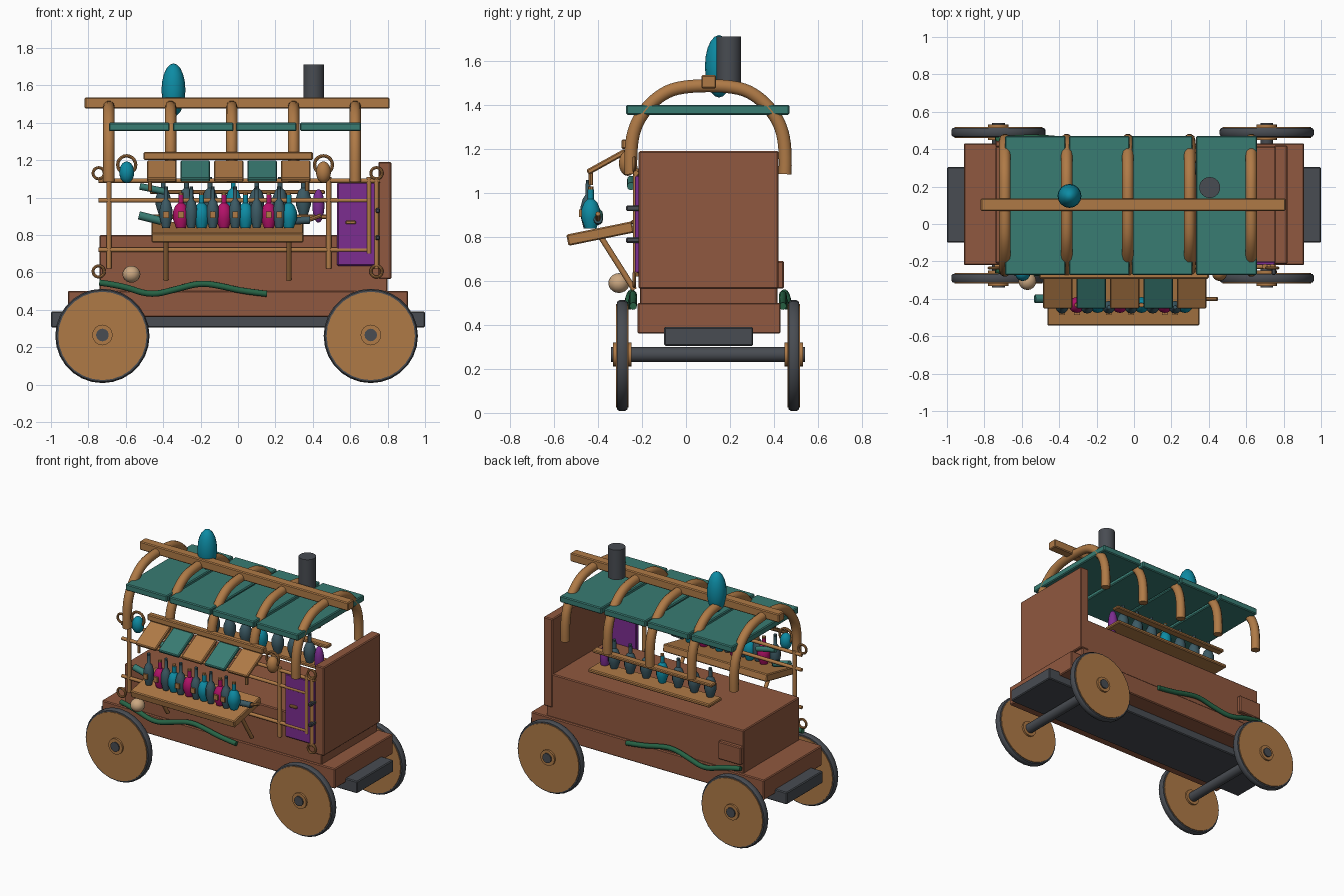
import bpy, bmesh, math
from mathutils import Vector, Matrix

if "Cube" in bpy.data.objects:
    bpy.data.objects.remove(bpy.data.objects["Cube"])

COLOURS = {
    "tan wood": (0.43, 0.195, 0.062), "brown wood": (0.28, 0.098, 0.05),
    "teal cloth": (0.04, 0.20, 0.17), "dark metal": (0.065, 0.072, 0.084),
    "cyan glass": (0.004, 0.26, 0.37), "magenta glass": (0.45, 0.006, 0.14),
    "purple paint": (0.20, 0.026, 0.28), "green vine": (0.02, 0.125, 0.06),
    "beige gourd": (0.60, 0.39, 0.22), "slate glass": (0.045, 0.102, 0.127)}
MATS = {}
for key, rgb in COLOURS.items():
    MATS[key] = bpy.data.materials.new(key)
    MATS[key].diffuse_color = (*rgb, 1)
TAN, BROWN, TEAL, DARK, CYAN, MAGENTA, PURPLE, GREEN, BEIGE, SLATE = COLOURS


def finish(name, bm, colour, smooth=True):
    bmesh.ops.recalc_face_normals(bm, faces=bm.faces)
    mesh = bpy.data.meshes.new(name)
    bm.to_mesh(mesh)
    bm.free()
    mesh.materials.append(MATS[colour])
    ob = bpy.data.objects.new(name, mesh)
    bpy.context.collection.objects.link(ob)
    if smooth:
        for o in bpy.context.selected_objects:
            o.select_set(False)
        ob.select_set(True)
        bpy.context.view_layer.objects.active = ob
        bpy.ops.object.shade_smooth_by_angle(angle=math.radians(40))
    return ob


def box(name, colour, x, y, z, tilt=0.0, bevel=0.006):
    """Box from (min, max) pairs, tilted about x around its centre."""
    size = [b - a for a, b in (x, y, z)]
    mid = Vector([(a + b) / 2 for a, b in (x, y, z)])
    bm = bmesh.new()
    bmesh.ops.create_cube(bm, size=1)
    bmesh.ops.scale(bm, vec=size, verts=bm.verts)
    if bevel:
        bmesh.ops.bevel(bm, geom=bm.edges[:], offset=min(bevel, min(size) / 4),
                        segments=1, affect='EDGES')
    bmesh.ops.transform(bm, matrix=Matrix.Translation(mid) @ Matrix.Rotation(tilt, 4, 'X'),
                        verts=bm.verts)
    return finish(name, bm, colour, False)


def rod(name, colour, a, b, r, sides=12):
    a, b = Vector(a), Vector(b)
    bm = bmesh.new()
    bmesh.ops.create_cone(bm, cap_ends=True, segments=sides, radius1=r, radius2=r,
                          depth=(b - a).length)
    m = Matrix.Translation((a + b) / 2) @ (b - a).to_track_quat('Z', 'Y').to_matrix().to_4x4()
    bmesh.ops.transform(bm, matrix=m, verts=bm.verts)
    return finish(name, bm, colour)


def lathe(name, colour, centre, profile, axis='Z', sides=16, closed=False):
    """Spin (radius, height) points around an axis."""
    bm = bmesh.new()
    vs = [bm.verts.new((r, 0, h)) for r, h in profile]
    es = [bm.edges.new(p) for p in zip(vs, vs[1:])]
    if closed:
        es.append(bm.edges.new((vs[-1], vs[0])))
    bmesh.ops.spin(bm, geom=vs + es, cent=(0, 0, 0), axis=(0, 0, 1), angle=math.tau,
                   steps=sides, use_duplicate=False)
    bmesh.ops.remove_doubles(bm, verts=bm.verts, dist=1e-5)
    rot = Matrix.Rotation(math.pi / 2, 4, 'X') if axis == 'Y' else Matrix()
    bmesh.ops.transform(bm, matrix=Matrix.Translation(centre) @ rot, verts=bm.verts)
    return finish(name, bm, colour)


def egg(name, colour, centre, r, h):
    pts = [(r * math.sin(t), -h * math.cos(t)) for t in [math.pi * i / 10 for i in range(11)]]
    return lathe(name, colour, centre, pts)


def ring(name, centre, major, minor, colour=TAN, sides=20):
    pts = [(major + minor * math.cos(t), minor * math.sin(t))
           for t in [math.tau * i / 8 for i in range(8)]]
    return lathe(name, colour, centre, pts, 'Y', sides, True)


def tube(name, colour, pts, r):
    """Round tube along a smooth path, turned into a mesh."""
    cu = bpy.data.curves.new(name, 'CURVE')
    cu.dimensions, cu.bevel_depth, cu.bevel_resolution = '3D', r, 3
    cu.resolution_u, cu.use_fill_caps = 5, True
    sp = cu.splines.new('NURBS')
    sp.points.add(len(pts) - 1)
    for p, c in zip(sp.points, pts):
        p.co = (*c, 1)
    sp.use_endpoint_u, sp.order_u = True, 3
    cu.materials.append(MATS[colour])
    ob = bpy.data.objects.new(name, cu)
    bpy.context.collection.objects.link(ob)
    return ob


def bottle(name, colour, x, y, z, r, h):
    """Round flask with a neck and a cork."""
    lathe(name, colour, (x, y, z), [(0, 0), (.6 * r, 0), (r, .25 * h), (r, .45 * h),
          (.7 * r, .62 * h), (.32 * r, .7 * h), (.32 * r, .93 * h), (0, .93 * h)], sides=12)
    rod(name + "_cork", TAN if colour != SLATE else SLATE, (x, y, z + .91 * h), (x, y, z + h), .22 * r + .003, 8)


# Wagon bed
box("chassis_beam", DARK, (-1, 1), (-.10, .305), (.305, .39))
box("bed_base", BROWN, (-.91, .91), (-.22, .43), (.36, .50))
box("bed_body", BROWN, (-.74, .80), (-.21, .415), (.49, .80))
box("end_board", BROWN, (.75, .82), (-.215, .42), (.565, 1.19))
box("side_locker", BROWN, (-.74, -.56), (.41, .445), (.565, .69))

# Axles and wheels
for x in (-.725, .71):
    rod("axle", DARK, (x, -.27, .265), (x, .47, .265), .034, 16)
    for side in (-1, 1):
        y = .10 + side * .39
        lathe("tyre", DARK, (x, y, .26), [(.225, -.025), (.245, -.023), (.252, -.012),
              (.252, .012), (.245, .023), (.225, .025)], 'Y', 28, True)
        rod("wheel_disc", TAN, (x, y - .029, .26), (x, y + .029, .26), .236, 28)
        rod("wheel_hub", TAN, (x, y - .042, .265), (x, y + .042, .265), .055, 16)
        rod("hub_cap", DARK, (x, y - .035, .265), (x, y + side * .05, .265), .034, 12)

# Roof hoops, ridge and cloth panels
for x in (-.69, -.36, -.033, .297, .627):
    half = [(.35, 1.085), (.355, 1.2), (.325, 1.33), (.23, 1.44), (.12, 1.487)]
    path = [(x, .1 - d, z) for d, z in half] + [(x, .1 + d, z) for d, z in half[::-1]]
    tube("roof_hoop", TAN, path, .031)
box("ridge_beam", TAN, (-.82, .81), (.07, .137), (1.475, 1.535))
for x0 in (-.69, -.348, -.012, .332):
    box("roof_panel", TEAL, (x0, x0 + .325), (-.272, .47), (1.355, 1.40))
rod("chimney", DARK, (.405, .195, 1.50), (.405, .195, 1.71), .056, 24)
egg("roof_lantern", CYAN, (-.345, .15, 1.575), .064, .142)

# Front lattice, rings and door
for z, x1 in ((1.09, .76), (.985, .69), (.72, .69)):
    rod("front_rail", TAN, (-.745, -.228, z), (x1, -.228, z), .012)
for x, z0 in ((-.69, .62), (.485, .62), (.70, .70), (.74, .62)):
    rod("front_post", TAN, (x, -.228, z0), (x, -.228, 1.11), .014)
for x in (-.745, .74):
    for z in (.605, 1.13):
        ring("corner_ring", (x, -.235, z), .03, .008)
box("door", PURPLE, (.53, .755), (-.236, -.20), (.635, 1.08))
box("door_handle", TAN, (.575, .63), (-.25, -.23), (.858, .876))
for z in (.785, .93):
    box("door_hinge", DARK, (.735, .76), (-.272, -.21), (z - .013, z + .013))

# Striped awning
box("awning_beam", TAN, (-.505, .40), (-.293, -.25), (1.20, 1.243))
for i in range(5):
    x = -.487 + i * .179
    box("awning_panel", TEAL if i % 2 else TAN, (x, x + .158), (-.46, -.262),
        (1.128, 1.154), tilt=math.radians(29))
for x in (-.47, .37):
    rod("awning_peg", TAN, (x, -.433, 1.035), (x, -.433, 1.11), .011, 8)

# Fold-out counter and braces
box("counter", TAN, (-.463, .35), (-.542, -.238), (.789, .841), tilt=math.radians(11.5))
for x in (-.385, .272):
    rod("counter_brace", TAN, (x, -.40, .82), (x, -.235, .56), .013)

# Counter flasks
row = [(-.385, SLATE), (-.305, MAGENTA), (-.25, SLATE), (-.195, CYAN), (-.135, SLATE),
       (-.075, MAGENTA), (-.015, SLATE), (.04, CYAN), (.10, SLATE), (.165, MAGENTA),
       (.22, SLATE), (.272, CYAN)]
for i, (x, c) in enumerate(row):
    bottle("counter_flask", c, x, -.445 + .012 * (i % 2), .838,
           .034 if c == SLATE else .043, .22 if c == SLATE else .19)
    if c in (MAGENTA, SLATE) and i % 3 != 2:
        box("flask_label", TAN, (x - .015, x + .015), (-.487, -.45), (.89, .925), bevel=0)
rod("counter_roll", TEAL, (-.53, -.40, .905), (-.41, -.40, .875), .022)
rod("hanging_roll", TEAL, (-.525, -.25, 1.06), (-.38, -.25, 1.03), .018)
rod("ladle_bowl", SLATE, (.30, -.40, .875), (.385, -.40, .88), .02)
rod("ladle_handle", TAN, (.38, -.40, .88), (.445, -.40, .905), .011, 8)

# Rear shelf, guard plank and jars
box("rear_shelf", TAN, (-.47, .48), (.27, .41), (.885, .91))
box("rear_guard", TAN, (-.47, .465), (.33, .385), (1.018, 1.04))
for i in range(7):
    bottle("shelf_jar", CYAN if i == 3 else SLATE, -.40 + i * .125, .30, .91, .04, .20)
egg("purple_jar", PURPLE, (.43, .29, .955), .032, .09)

# Hanging lanterns on rings and a gourd
for x, c in ((-.595, CYAN), (.457, TAN)):
    ring("lantern_ring", (x, -.265, 1.175), .048, .009)
    egg("side_lantern", c, (x, -.265, 1.135), .04, .058)
egg("gourd", BEIGE, (-.57, -.305, .59), .048, .045)

# Vines along both long sides
for side in (-1, 1):
    y = .1 + side * .34
    vine = [(-.74, .545), (-.62, .53), (-.47, .475), (-.33, .51), (-.20, .545),
            (-.08, .525), (.02, .50), (.155, .485)]
    tube("vine", GREEN, [(x, y + side * .03 * max(0, 1 - abs(x + .55) * 4), z)
                         for x, z in vine], .017)

for m in bpy.data.materials:
    if m.users and not m.is_grease_pencil:
        m.use_nodes = True
        m.node_tree.nodes["Principled BSDF"].inputs["Base Color"].default_value = m.diffuse_color
